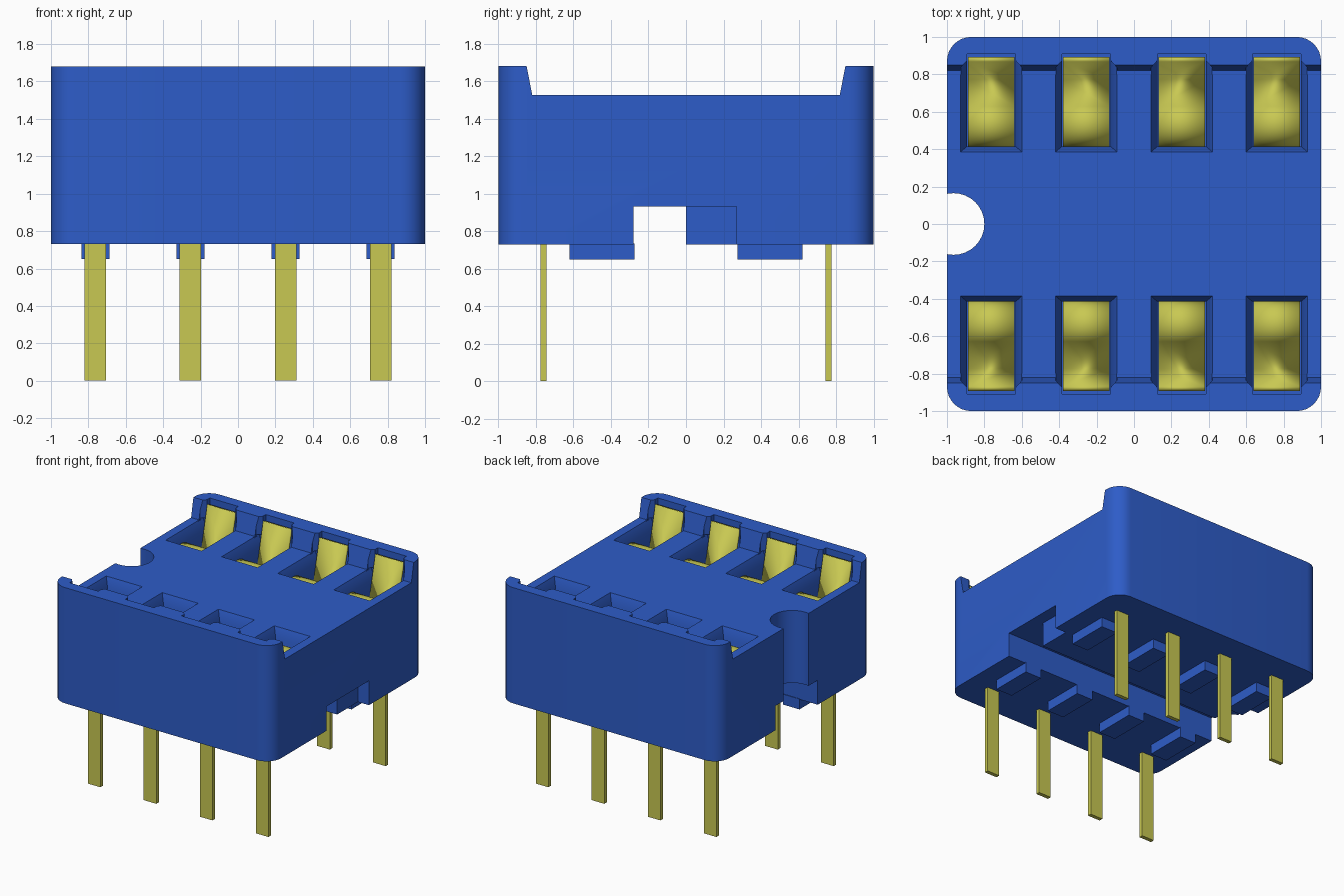
import bpy, bmesh, math

cube = bpy.data.objects.get("Cube")
if cube:
    bpy.data.objects.remove(cube, do_unlink=True)


def material(name, color):
    m = bpy.data.materials.new(name)
    m.use_nodes = True
    m.diffuse_color = color
    m.node_tree.nodes["Principled BSDF"].inputs["Base Color"].default_value = color
    return m


blue = material("blue plastic", (0.027, 0.108, 0.58, 1))
gold = material("yellow metal", (0.58, 0.58, 0.085, 1))

COLUMNS = (0.255, 0.763)
ALL_COLUMNS = [s * c for c in COLUMNS for s in (-1, 1)]


def make(name, bm, mat=None):
    bmesh.ops.recalc_face_normals(bm, faces=bm.faces)
    mesh = bpy.data.meshes.new(name)
    bm.to_mesh(mesh)
    bm.free()
    ob = bpy.data.objects.new(name, mesh)
    bpy.context.collection.objects.link(ob)
    if mat:
        mesh.materials.append(mat)
    return ob


def loft(bm, lower, upper):
    """Closed solid between two matching rings of points."""
    a = [bm.verts.new(p) for p in lower]
    b = [bm.verts.new(p) for p in upper]
    bm.faces.new(a[::-1])
    bm.faces.new(b)
    for i in range(len(a)):
        j = (i + 1) % len(a)
        bm.faces.new((a[i], a[j], b[j], b[i]))


def rect(x0, x1, y0, y1, z):
    return [(x0, y0, z), (x1, y0, z), (x1, y1, z), (x0, y1, z)]


def box(bm, x0, x1, y0, y1, z0, z1):
    loft(bm, rect(x0, x1, y0, y1, z0), rect(x0, x1, y0, y1, z1))


def activate(ob):
    bpy.ops.object.select_all(action="DESELECT")
    bpy.context.view_layer.objects.active = ob
    ob.select_set(True)


def cut(target, bm):
    cutter = make("cutter", bm)
    cutter.hide_render = True
    mod = target.modifiers.new("cut", "BOOLEAN")
    mod.operation = "DIFFERENCE"
    mod.solver = "EXACT"
    mod.object = cutter
    activate(target)
    bpy.ops.object.modifier_apply(modifier=mod.name)
    bpy.data.objects.remove(cutter, do_unlink=True)


def smooth(ob):
    activate(ob)
    bpy.ops.object.shade_smooth_by_angle(angle=math.radians(30))


# Housing block with rounded upright corners
bm = bmesh.new()
box(bm, -1, 1, -1, 1, 0.73, 1.68)
upright = [e for e in bm.edges if abs(e.verts[0].co.z - e.verts[1].co.z) > 0.5]
bmesh.ops.bevel(bm, geom=upright, offset=0.13, segments=8, profile=0.5, affect="EDGES")
housing = make("housing", bm, blue)

# Sunken deck between the two raised rims
bm = bmesh.new()
deck = [(-0.82, 1.525), (0.82, 1.525), (0.88, 1.835), (-0.88, 1.835)]
loft(bm, [(-1.2, y, z) for y, z in deck], [(1.2, y, z) for y, z in deck])
cut(housing, bm)

# Underside channel, wider at both ends
bm = bmesh.new()
box(bm, -1.2, 1.2, -0.28, 0, 0.6, 0.93)
cut(housing, bm)
bm = bmesh.new()
for x0, x1 in ((-1.2, -0.9), (0.9, 1.2)):
    box(bm, x0, x1, -0.1, 0.27, 0.6, 0.93)
cut(housing, bm)

# Round orientation notch
bm = bmesh.new()
ring = [(math.cos(a), math.sin(a)) for a in (math.tau * i / 32 for i in range(32))]
loft(bm, *[[(-0.965 + 0.165 * c, 0.165 * s, z) for c, s in ring] for z in (0.5, 1.9)])
cut(housing, bm)

# Contact pockets: shafts, then sloped mouths, then flared rim slots
shafts, mouths, flares = bmesh.new(), bmesh.new(), bmesh.new()
for x in ALL_COLUMNS:
    for s in (-1, 1):
        box(shafts, x - 0.13, x + 0.13, s * 0.415, s * 0.91, 1.0, 1.9)
        loft(mouths, rect(x - 0.128, x + 0.128, s * 0.417, s * 0.87, 1.44),
             rect(x - 0.167, x + 0.167, s * 0.382, s * 0.87, 1.533))
        plan = [(-0.165, 0.8), (0.165, 0.8), (0.165, 0.835), (0.129, 0.875),
                (-0.129, 0.875), (-0.165, 0.835)]
        loft(flares, *[[(x + u, s * v, z) for u, v in plan] for z in (1.52, 1.85)])
for cutter_mesh in (shafts, mouths, flares):
    cut(housing, cutter_mesh)
smooth(housing)


def mirrored(ob):
    mod = ob.modifiers.new("mirror", "MIRROR")
    mod.use_axis = (True, True, False)
    mod.use_clip = False
    mod.use_mirror_merge = False
    return ob


# Standoff feet under the housing
bm = bmesh.new()
for x in COLUMNS:
    box(bm, x - 0.075, x + 0.075, 0.275, 0.62, 0.65, 0.735)
mirrored(make("standoff_feet", bm, blue))

# Flat pins
bm = bmesh.new()
for x in COLUMNS:
    box(bm, x - 0.057, x + 0.057, 0.745, 0.777, 0, 1.2)
mirrored(make("pins", bm, gold))

# Spring contacts: rolled lip, downward slope, then a leaning back plate
path = [(0.425, 1.01)]
for i in range(13):
    a = math.radians(180 - 140 * i / 12)
    path.append((0.535 + 0.11 * math.cos(a), 1.33 + 0.11 * math.sin(a)))
path += [(0.775, 1.21), (0.88, 1.64)]
bm = bmesh.new()
for x in COLUMNS:
    rows = [[bm.verts.new((x + u, y, z)) for u in (-0.125, 0.125)] for y, z in path]
    for a, b in zip(rows, rows[1:]):
        bm.faces.new((a[0], a[1], b[1], b[0]))
contacts = make("spring_contacts", bm, gold)
solid = contacts.modifiers.new("thickness", "SOLIDIFY")
solid.thickness = 0.025
solid.offset = 0
mirrored(contacts)
smooth(contacts)
